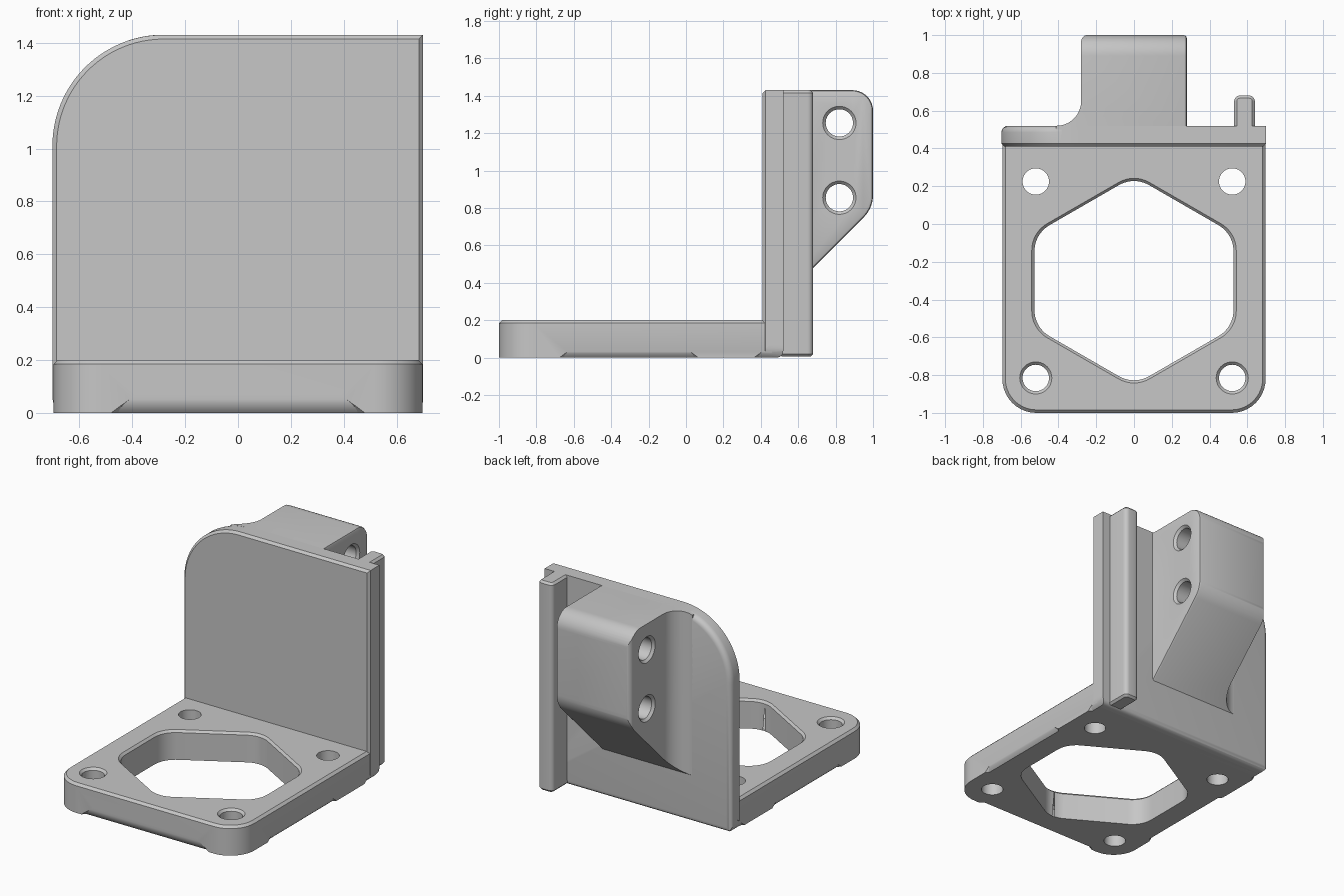
import bpy, bmesh, math
from mathutils import Vector

if "Cube" in bpy.data.objects:
    bpy.data.objects.remove(bpy.data.objects["Cube"], do_unlink=True)

grey = bpy.data.materials.new("light grey")
grey.use_nodes = True
COLOUR = (0.57, 0.57, 0.57, 1)
grey.diffuse_color = COLOUR
for node in grey.node_tree.nodes:
    if node.type == "BSDF_PRINCIPLED":
        node.inputs["Base Color"].default_value = COLOUR


def rounded(corners, steps=10):
    """Outline from (u, v, radius) corners, filleting where radius > 0."""
    out = []
    for i, (u, v, r) in enumerate(corners):
        p = Vector((u, v))
        if r == 0:
            out.append(p)
            continue
        a = (Vector(corners[i - 1][:2]) - p).normalized()
        b = (Vector(corners[(i + 1) % len(corners)][:2]) - p).normalized()
        half = a.angle(b) / 2
        centre = p + (a + b).normalized() * r / math.sin(half)
        start = p + a * r / math.tan(half) - centre
        end = p + b * r / math.tan(half) - centre
        sweep = math.atan2(start.x * end.y - start.y * end.x, start.dot(end))
        for k in range(steps + 1):
            t = sweep * k / steps
            c, s = math.cos(t), math.sin(t)
            out.append(centre + Vector((start.x * c - start.y * s, start.x * s + start.y * c)))
    return out


def circle(u, v, r, n=40):
    return [Vector((u + r * math.cos(k * math.tau / n), v + r * math.sin(k * math.tau / n))) for k in range(n)]


def make(name, bm):
    bmesh.ops.recalc_face_normals(bm, faces=bm.faces)
    mesh = bpy.data.meshes.new(name)
    bm.to_mesh(mesh)
    bm.free()
    mesh.materials.append(grey)
    obj = bpy.data.objects.new(name, mesh)
    bpy.context.collection.objects.link(obj)
    return obj


def loft(bm, a, b):
    """Close two matching vertex rings into a solid."""
    bm.faces.new(a)
    bm.faces.new(b[::-1])
    for i in range(len(a)):
        bm.faces.new((a[i - 1], a[i], b[i], b[i - 1]))
    bmesh.ops.recalc_face_normals(bm, faces=bm.faces)


def prism(name, outline, axis, lo, hi, grow=1.0, bevels=()):
    """Extrude an outline along an axis; bevels are (edge rule, width, segments)."""
    place = {"x": lambda p, d: (d, p.x, p.y), "y": lambda p, d: (p.x, d, p.y), "z": lambda p, d: (p.x, p.y, d)}[axis]
    mid = sum(outline, Vector((0, 0))) / len(outline)
    bm = bmesh.new()
    loft(bm, [bm.verts.new(place(p, lo)) for p in outline],
         [bm.verts.new(place(mid + (p - mid) * grow, hi)) for p in outline])
    for rule, width, segments in bevels:
        edges = [e for e in bm.edges if rule(e.verts[0].co, e.verts[1].co)]
        bmesh.ops.bevel(bm, geom=edges, offset=width, segments=segments, profile=0.5, affect="EDGES")
    return make(name, bm)


def boolean(obj, cutter, operation="DIFFERENCE"):
    mod = obj.modifiers.new("cut", "BOOLEAN")
    mod.operation, mod.solver, mod.object = operation, "EXACT", cutter
    bpy.context.view_layer.objects.active = obj
    bpy.ops.object.modifier_apply(modifier=mod.name)
    bpy.data.objects.remove(cutter, do_unlink=True)


def relief(edge, along, half, centre=0):
    """Cutter that rounds a bottom edge between two feet, with sloping ends."""
    r, side = 0.068, math.copysign(1, edge)
    section = rounded([(0.02, r, 0), (0, r, 0), (0, 0, r), (-r, -0.02, 0), (0.02, -0.02, 0)], 6)
    section = [p for p in section if p.length > 1e-6]
    bm = bmesh.new()
    rings = []
    for s in (-1, 1):
        ring = []
        for p in section:
            t = centre + s * (half - 1.35 * p.y + 1.2 * p.x)
            d = edge + side * p.x
            ring.append(bm.verts.new((t, d, p.y) if along == "x" else (d, t, p.y)))
        rings.append(ring)
    loft(bm, *rings)
    return make("relief_cutter", bm)


def on(index, value):
    return lambda p, q: abs(p[index] - value) < 1e-4 and abs(q[index] - value) < 1e-4


TOP, FRONT, BACK, CHAMFER = 1.43, 0.41, 0.52, 0.016

# Base plate with rounded front corners
base = prism("base_plate", rounded([(-0.697, -1, 0.18), (0.697, -1, 0.18), (0.697, 0.46, 0), (-0.697, 0.46, 0)]),
             "z", 0, 0.2, bevels=[(on(2, 0.2), CHAMFER, 1)])

# Hexagonal opening with a chamfered rim
hexagon = rounded([(0, 0.252, 0.16), (-0.527, -0.052, 0.16), (-0.527, -0.548, 0.16),
                   (0, -0.852, 0.16), (0.527, -0.548, 0.16), (0.527, -0.052, 0.16)])
boolean(base, prism("hex_cutter", hexagon, "z", -0.1, 0.3))
boolean(base, prism("hex_rim_cutter", hexagon, "z", 0.185, 0.215, 1.055))

# Mounting holes, the front pair countersunk
for x in (-0.52, 0.52):
    for y in (-0.815, 0.225):
        boolean(base, prism("hole_cutter", circle(x, y, 0.07), "z", -0.1, 0.3))
    boolean(base, prism("sink_cutter", circle(x, -0.815, 0.07), "z", 0.185, 0.215, 1.43))

# Upright wall with one large rounded top corner
silhouette = rounded([(-0.702, 0, 0), (0.7, 0, 0), (0.7, TOP, 0), (-0.702, TOP, 0.42)], 24)
wall = prism("upright_wall", silhouette, "y", FRONT, BACK, bevels=[
    (lambda p, q: on(1, FRONT)(p, q) and p.z + q.z > 0.01, CHAMFER, 1),
    (lambda p, q: on(1, BACK)(p, q) and (p.z + q.z < 0.01 or p.x + q.x < -0.8), 0.035, 4)])

# Rounded reliefs under the base edges
boolean(base, relief(-1, "x", 0.48))
for x in (-0.7, 0.7):
    boolean(base, relief(x, "y", 0.375, -0.305))
    for part in (base, wall):
        boolean(part, relief(x, "y", 0.27, 0.63))

# Rear block: sloped side profile trimmed by a filleted plan and the wall outline
profile = rounded([(0.5, 0.3, 0), (1, 0.8, 0.17), (1, TOP, 0.11), (0.5, TOP, 0)])
block = prism("rear_block", profile, "x", -0.6, 0.28, bevels=[
    (lambda p, q: on(0, 0.28)(p, q) and p.y + q.y > 1.01, 0.016, 2)])
plan = rounded([(-0.412, 0.49, 0), (0.5, 0.49, 0), (0.5, 1.01, 0), (0.26, 1.01, 0), (0.26, 1.0005, 0),
                (-0.28, 1.0005, 0.035), (-0.28, BACK, 0.13), (-0.412, BACK, 0)])
boolean(block, prism("plan_cutter", plan, "z", -0.1, 1.6), "INTERSECT")
clip = rounded([(-0.702, 0.1, 0), (0.6, 0.1, 0), (0.6, TOP + 0.0005, 0), (-0.702, TOP + 0.0005, 0.42)], 24)
boolean(block, prism("outline_cutter", clip, "y", 0.3, 1.2), "INTERSECT")

# Cross holes through the block, chamfered at both mouths
for z in (0.855, 1.255):
    boolean(block, prism("cross_cutter", circle(0.82, z, 0.073), "x", -0.5, 0.5))
    for s in (-1, 1):
        boolean(block, prism("mouth_cutter", circle(0.82, z, 0.073), "x", s * 0.264, s * 0.296, 1.44))

# Vertical rail behind the wall
rail_plan = rounded([(0.53, 0.5, 0), (0.64, 0.5, 0), (0.64, 0.68, 0.03), (0.53, 0.68, 0.03)], 5)
rail = prism("rear_rail", rail_plan, "z", 0.005, TOP, bevels=[
    (lambda p, q: on(2, TOP)(p, q) or on(2, 0.005)(p, q), 0.014, 1)])

# Smooth curved faces, keep crisp edges
bpy.ops.object.select_all(action="DESELECT")
for obj in (base, wall, block, rail):
    obj.select_set(True)
bpy.context.view_layer.objects.active = base
bpy.ops.object.shade_smooth_by_angle(angle=math.radians(25))
